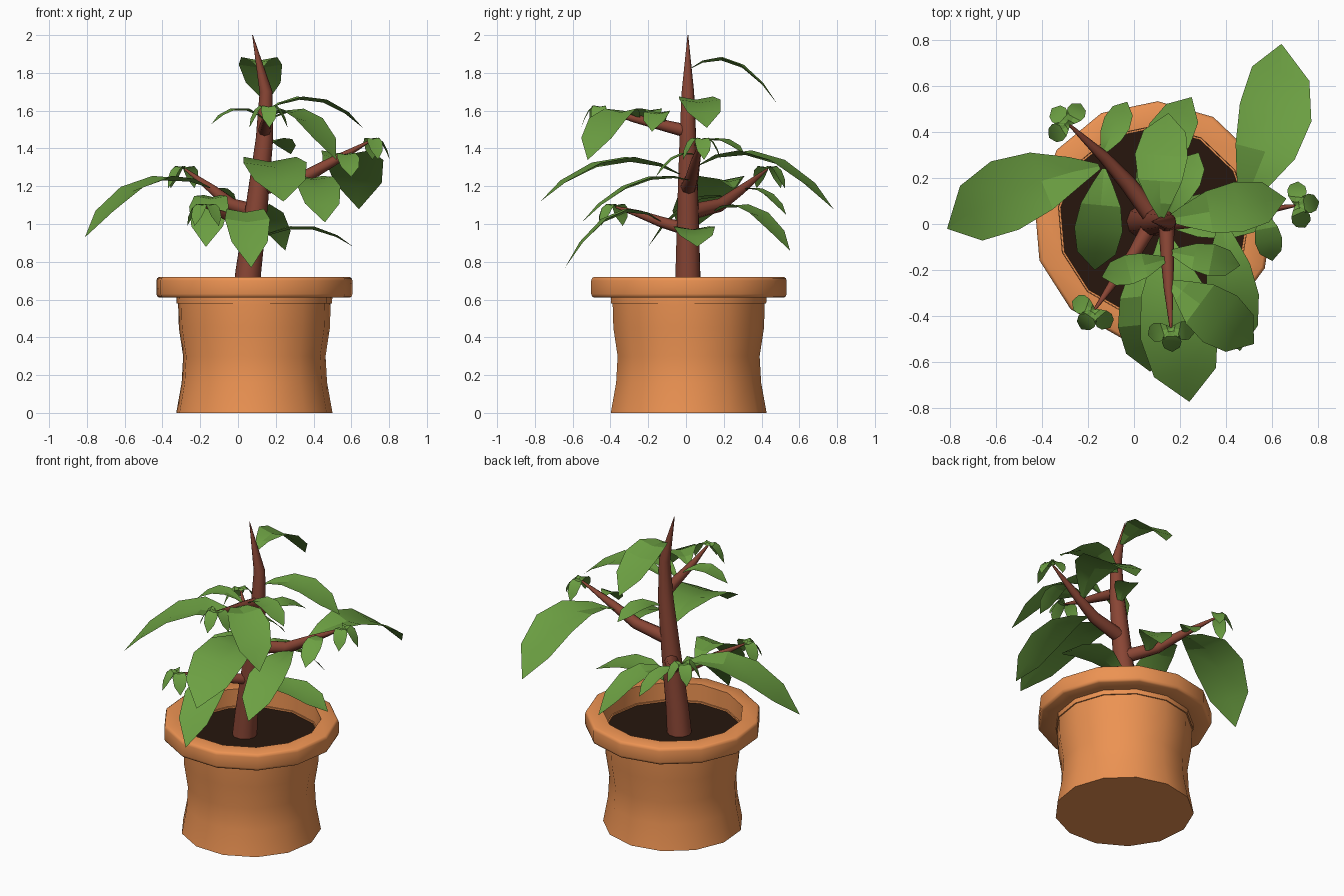
import bpy
from math import sin, cos, pi, radians, atan2
from mathutils import Vector

if "Cube" in bpy.data.objects:
    bpy.data.objects.remove(bpy.data.objects["Cube"])


def material(name, rgb):
    m = bpy.data.materials.new(name)
    m.diffuse_color = (*rgb, 1)
    m.use_nodes = True
    m.node_tree.nodes["Principled BSDF"].inputs["Base Color"].default_value = m.diffuse_color
    return m


CLAY = material("clay", (0.84, 0.29, 0.085))
SOIL = material("soil", (0.02, 0.008, 0.004))
BARK = material("bark", (0.25, 0.06, 0.035))
GREEN = material("leaf_green", (0.15, 0.35, 0.055))


def make(name, verts, faces, mat, angle=40):
    me = bpy.data.meshes.new(name)
    me.from_pydata(verts, [], faces)
    me.materials.append(mat)
    me.shade_smooth()
    me.set_sharp_from_angle(angle=radians(angle))
    ob = bpy.data.objects.new(name, me)
    bpy.context.collection.objects.link(ob)
    return ob


def bridge(count, n):
    """Quads joining successive rings, plus a cap at each end."""
    faces = [(i * n + j, i * n + (j + 1) % n, (i + 1) * n + (j + 1) % n, (i + 1) * n + j)
             for i in range(count - 1) for j in range(n)]
    return faces + [tuple(range(n))[::-1], tuple(range((count - 1) * n, count * n))]


def lathe(name, profile, mat, cx, cy, n=13, start=radians(88)):
    verts = [(cx + r * cos(start + j * 2 * pi / n), cy + r * sin(start + j * 2 * pi / n), z)
             for r, z in profile for j in range(n)]
    return make(name, verts, bridge(len(profile), n), mat, 60)


def tube(name, path, radii, n=10):
    pts = [Vector(p) for p in path]
    verts = []
    for i, p in enumerate(pts):
        d = (pts[min(i + 1, len(pts) - 1)] - pts[max(i - 1, 0)]).normalized()
        side = d.cross(Vector((0.05, 1, 0.1)) if d.z > .8 else Vector((0, 0, 1))).normalized()
        up = side.cross(d)
        for j in range(n):
            a = 2 * pi * j / n
            verts.append(p + radii[i] * (cos(a) * side - sin(a) * up))
    return make(name, verts, bridge(len(pts), n), BARK, 60)


SHAPE = [(0, .08), (.15, .42), (.36, .83), (.6, 1), (.83, .8), (1, 0.01)]


def leaf(name, base, tip, width, rise, bend=0, fold=.25):
    """Arched leaf with a V fold along its midrib that flattens towards the tip."""
    base, tip = Vector(base), Vector(tip)
    d = tip - base
    left = Vector((-d.y, d.x, 0)).normalized()
    side = left * width / 2
    verts, faces = [], []
    for t, w in SHAPE:
        arch = 4 * t * (1 - t)
        mid = base + d * t + left * bend * arch + Vector((0, 0, rise * arch))
        lift = Vector((0, 0, fold * (1 - .7 * t) * w * width / 2))
        verts += [mid + side * w + lift, mid, mid - side * w + lift]
    for i in range(len(SHAPE) - 1):
        a = 3 * i
        faces += [(a, a + 1, a + 4, a + 3), (a + 1, a + 2, a + 5, a + 4)]
    return make(name, verts, faces, GREEN, 20)


# Pot with a flared foot, a waist and a rounded rim
lathe("pot", [(.417, 0), (.388, .16), (.380, .3), (.403, .45), (.408, .61), (.508, .61),
              (.519, .617), (.523, .63), (.523, .70), (.519, .713), (.508, .72),
              (.418, .72), (.415, .58)],
      CLAY, .085, .01)
lathe("soil", [(.415, .585), (.415, .60)], SOIL, .085, .01)

# Trunk
tube("trunk", [(.04, .01, .58), (.055, .01, .75), (.1, .01, 1.1), (.14, .01, 1.45),
               (.148, .01, 1.7), (.077, .01, 2)], [.074, .068, .058, .046, .034, .002])

# Branches, each with a tuft of little leaves at its tip
branches = {
    "right": [(.1, .01, 1.19), (.34, .03, 1.24), (.5, .05, 1.33), (.7, .08, 1.44)],
    "back_left": [(.1, .01, 1.06), (-.03, .18, 1.1), (-.13, .29, 1.18), (-.28, .43, 1.29)],
    "front_left": [(.08, .01, .97), (0, -.13, 1.01), (-.08, -.24, 1.05), (-.17, -.37, 1.09)],
    "front": [(.14, .01, 1.49), (.145, -.15, 1.53), (.15, -.28, 1.56), (.16, -.45, 1.61)],
}
for bname, path in branches.items():
    k = .8 if "front" in bname else 1
    tube("branch_" + bname, path, [.044 * k, .036 * k, .026 * k, .006], 8)
    end = Vector(path[-1])
    heading = atan2(path[-1][1] - path[-2][1], path[-1][0] - path[-2][0])
    for i, off in enumerate((-75, 0, 75)):
        a = heading + radians(off)
        leaf(f"tuft_{bname}_{i + 1}", end, end + Vector((.105 * cos(a), .105 * sin(a), -.1)),
             .085, .05)

# Leaves: base, tip, width, arch, sideways bend
leaves = [
    ((-.15, .25, 1.19), (-.81, -.02, .93), .32, .145, -.04),
    ((.46, .07, 1.31), (.64, .78, 1.08), .32, .15, -.05),
    ((.14, .02, 1.59), (.66, .11, 1.51), .22, .105),
    ((.12, .02, 1.82), (.15, .48, 1.64), .23, .12, .02),
    ((.13, -.03, 1.26), (.24, -.77, 1.12), .34, .13),
    ((.02, -.13, 1.01), (.07, -.64, .77), .24, .15),
    ((.38, .02, 1.23), (.46, -.55, 1.01), .23, .09),
    ((.155, -.25, 1.56), (.52, -.52, 1.34), .25, .12),
    ((.08, .02, .9), (.61, .06, .88), .22, .085),
    ((.01, .14, 1.06), (.25, .55, .86), .2, .11),
    ((-.13, .24, 1.13), (-.17, -.2, .88), .21, .1),
    ((-.14, .3, 1.18), (-.03, .53, 1.05), .12, .05),
    ((.15, -.15, 1.54), (-.14, -.23, 1.53), .13, .07),
    ((.15, -.12, 1.53), (.46, -.18, 1.49), .14, .08),
    ((.14, .03, 1.4), (.28, .31, 1.37), .14, .06),
    ((.56, .06, 1.36), (.6, -.16, 1.25), .12, .05),
]
for i, args in enumerate(leaves):
    leaf(f"leaf_{i + 1}", *args)
